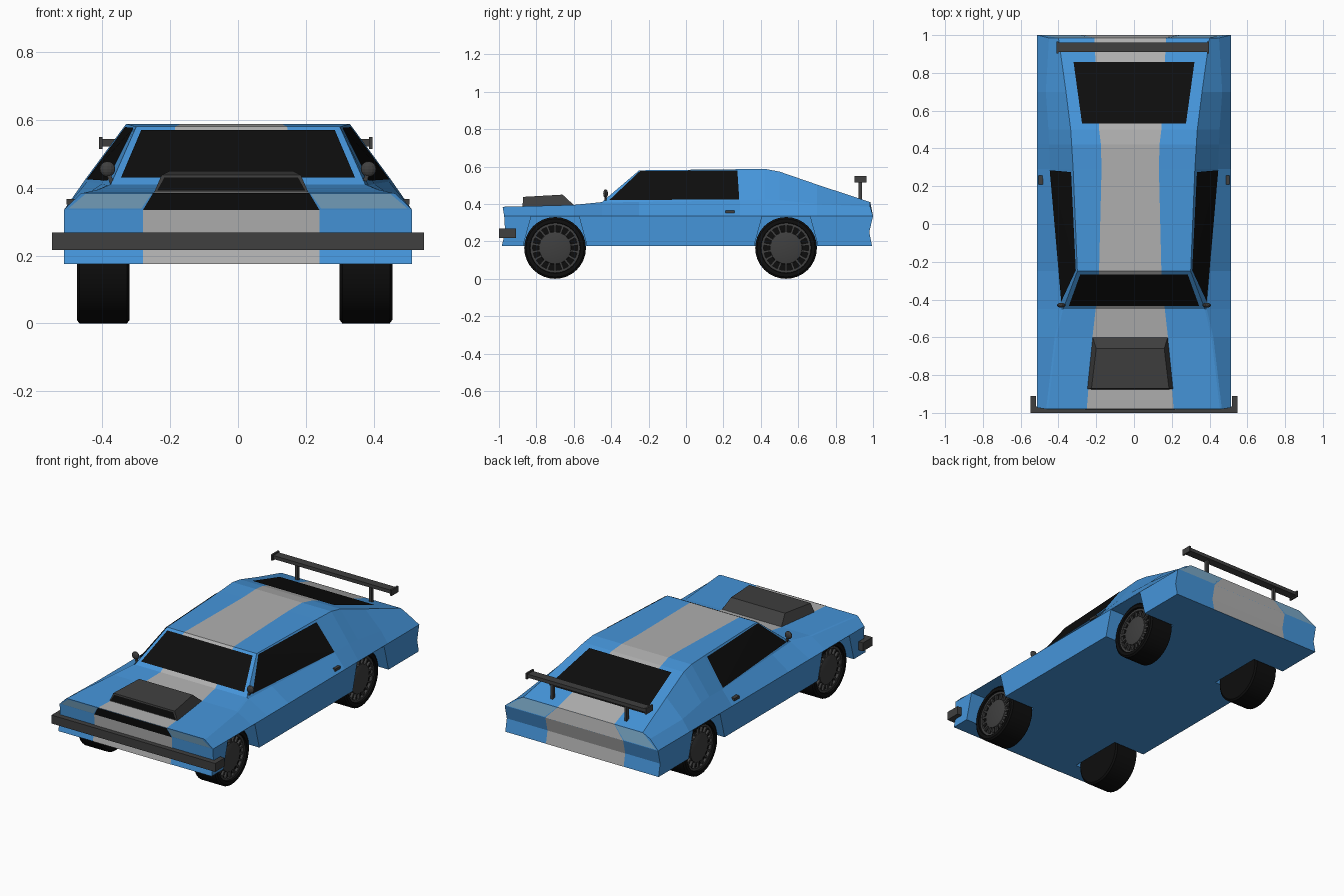
import bpy, bmesh, math
from mathutils import Vector, Matrix

if "Cube" in bpy.data.objects:
    bpy.data.objects.remove(bpy.data.objects["Cube"])


def material(name, r, g, b):
    m = bpy.data.materials.new(name)
    m.diffuse_color = (r, g, b, 1)
    m.use_nodes = True
    m.node_tree.nodes["Principled BSDF"].inputs["Base Color"].default_value = m.diffuse_color
    return m


BLUE = material("blue_paint", 0.06, 0.30, 0.70)
STRIPE = material("stripe_grey", 0.43, 0.43, 0.43)
BLACK = material("black", 0.004, 0.004, 0.004)
DARK = material("dark_grey", 0.05, 0.05, 0.05)
LAMP = material("lamp_glass", 0.20, 0.40, 0.58)
SC = -0.02    # stripe centre
W = 0.513     # body half width


def finish(name, bm, *mats, recalc=True, smooth=False):
    if recalc:
        bmesh.ops.recalc_face_normals(bm, faces=bm.faces)
    me = bpy.data.meshes.new(name)
    bm.to_mesh(me)
    bm.free()
    ob = bpy.data.objects.new(name, me)
    bpy.context.collection.objects.link(ob)
    for m in mats:
        me.materials.append(m)
    if smooth:
        bpy.ops.object.select_all(action='DESELECT')
        ob.select_set(True)
        bpy.context.view_layer.objects.active = ob
        bpy.ops.object.shade_smooth_by_angle(angle=math.radians(30))
    return ob


def add_box(bm, lo, hi, rot=None):
    lo, hi = Vector(lo), Vector(hi)
    mat = Matrix.Translation((lo + hi) / 2) @ Matrix.Diagonal((*(hi - lo), 1))
    bmesh.ops.create_cube(bm, size=1, matrix=rot @ mat if rot else mat)


def boxes(name, spans, mat):
    bm = bmesh.new()
    for lo, hi in spans:
        add_box(bm, lo, hi)
    return finish(name, bm, mat)


def panel(name, pts, mat, offset=0.005):
    """Thin sheet just outside the bodywork, facing away from the car centre."""
    pts = [Vector(p) for p in pts]
    n = (pts[2] - pts[0]).cross(pts[3] - pts[1]).normalized()
    if n.dot(sum(pts, Vector()) / 4 - Vector((0, 0, 0.3))) < 0:
        n.negate()
    bm = bmesh.new()
    v = [bm.verts.new(p + n * offset) for p in pts]
    for i in (1, 2):
        f = bm.faces.new((v[0], v[i], v[i + 1]))
        f.normal_update()
        if f.normal.dot(n) < 0:
            f.normal_flip()
    return finish(name, bm, mat, recalc=False)


def prism(name, bottom, top, mat):
    bm = bmesh.new()
    b = [bm.verts.new(p) for p in bottom]
    t = [bm.verts.new(p) for p in top]
    bm.faces.new(b)
    bm.faces.new(t)
    for i in range(4):
        j = (i + 1) % 4
        bm.faces.new((b[i], b[j], t[j], t[i]))
    return finish(name, bm, *([mat] if mat else []))


# Body: cross-sections (y, shoulder x z, top x z, stripe half width) from nose to tail
sections = [
    (-0.975, 0.465, 0.382, 0.455, 0.385, 0.23),
    (-0.60, 0.42, 0.392, 0.41, 0.395, 0.20),
    (-0.45, 0.385, 0.407, 0.375, 0.41, 0.183),
    (-0.25, 0.402, 0.411, 0.30, 0.58, 0.165),
    (0.29, 0.445, 0.418, 0.322, 0.586, 0.152),
    (0.42, 0.45, 0.425, 0.33, 0.588, 0.155),
    (0.50, 0.453, 0.42, 0.335, 0.573, 0.165),
    (0.70, 0.467, 0.40, 0.36, 0.504, 0.175),
    (0.98, 0.45, 0.385, 0.40, 0.41, 0.19),
]
front_y = (-0.985, -0.967, -0.972, -0.98)    # floor, middle, belt, top edges
rear_y = (0.995, 0.98, 1.0, 0.985)
levels = (0.175, 0.25, 0.335)
bm = bmesh.new()
rings = []
for k, (y, sx, sz, tx, tz, st) in enumerate(sections):
    ys = front_y if k == 0 else rear_y if k == len(sections) - 1 else (y,) * 4
    half = [(W, ys[i], levels[i]) for i in range(3)] + [(sx, ys[3], sz), (tx, ys[3], tz)]
    loop = half + [(SC + st, ys[3], tz), (SC - st, ys[3], tz)]
    loop += [(-x, yy, z) for x, yy, z in reversed(half)]
    rings.append([bm.verts.new(p) for p in loop])
for a, b in zip(rings, rings[1:]):
    for j in range(12):
        f = bm.faces.new((a[j], a[(j + 1) % 12], b[(j + 1) % 12], b[j]))
        f.material_index = int(j == 5)
for r in (rings[0], rings[-1]):
    bm.faces.new((r[0], r[1], r[10], r[11]))
    bm.faces.new((r[1], r[2], r[9], r[10]))
    bm.faces.new(r[2:10])
body = finish("body", bm, BLUE, STRIPE)

# Wheels and wheel arches
SEG = 32


def lathe(bm, profile, place, side):
    rows = []
    for i in range(SEG):
        a = 2 * math.pi * i / SEG
        rows.append([bm.verts.new(place @ Vector((x * side, r * math.cos(a), r * math.sin(a))))
                     for r, x in profile])
    for i in range(SEG):
        a, b = rows[i], rows[(i + 1) % SEG]
        for j in range(len(profile) - 1):
            bm.faces.new((a[j], a[j + 1], b[j + 1], b[j]))
    bmesh.ops.remove_doubles(bm, verts=bm.verts, dist=1e-5)


tyre = [(0, 0.05), (0.13, 0.05), (0.135, 0.0775), (0.155, 0.0775), (0.165, 0.07),
        (0.165, -0.07), (0.155, -0.0775), (0, -0.0775)]
rim = [(0.134, 0.05), (0.134, 0.066), (0.12, 0.066), (0.12, 0.05)]
hub = [(0.088, 0.05), (0.085, 0.066), (0.06, 0.072), (0, 0.074)]
for end, cy in (("front", -0.70), ("rear", 0.535)):
    for side, sn in ((1, "right"), (-1, "left")):
        place = Matrix.Translation((0.3875 * side - 0.01, cy, 0.165))
        bm = bmesh.new()
        lathe(bm, tyre, place, side)
        finish(f"{end}_{sn}_tyre", bm, BLACK, smooth=True)
        bm = bmesh.new()
        lathe(bm, rim, place, side)
        lathe(bm, hub, place, side)
        for i in range(18):
            rot = place @ Matrix.Rotation(2 * math.pi * i / 18, 4, 'X')
            x0, x1 = sorted((0.048 * side, 0.064 * side))
            add_box(bm, (x0, -0.006, 0.082), (x1, 0.006, 0.123), rot)
        finish(f"{end}_{sn}_rim", bm, DARK, smooth=True)

        def arch(x):
            return [(x, cy + dy, z) for dy, z in
                    ((-0.178, 0.15), (0.178, 0.15), (0.128, 0.333), (-0.128, 0.333))]
        cutter = prism(f"{end}_{sn}_arch_cutter", arch(0.30 * side), arch(0.6 * side), BLUE)
        cutter.hide_render = True
        cutter.hide_viewport = True
        mod = body.modifiers.new("arch", 'BOOLEAN')
        mod.operation = 'DIFFERENCE'
        mod.solver = 'EXACT'
        mod.object = cutter

# Glass
panel("windshield", [(-0.345, -0.431, 0.426), (0.345, -0.431, 0.426),
                     (0.285, -0.265, 0.567), (-0.285, -0.265, 0.567)], BLACK)
panel("rear_window", [(-0.275, 0.53, 0.563), (0.275, 0.53, 0.563),
                      (0.32, 0.855, 0.451), (-0.32, 0.855, 0.451)], BLACK)
for s, sn in ((1, "right"), (-1, "left")):
    panel(f"{sn}_side_window", [(0.442 * s, 0.285, 0.422), (0.329 * s, 0.275, 0.576),
                                (0.304 * s, -0.245, 0.574), (0.381 * s, -0.41, 0.418)], BLACK)

# Nose and tail: stripes, grille, lamps
for end, ys in (("front", front_y), ("rear", rear_y)):
    edges = list(zip((0.26, 0.26, 0.26, 0.23 if end == "front" else 0.19),
                     ys, levels + (0.385 if end == "front" else 0.41,)))
    for i, part in enumerate(("lower_stripe", "middle_stripe", "centre")):
        (ha, ya, za), (hb, yb, zb) = edges[i], edges[i + 1]
        mat = BLACK if end == "front" and i == 2 else STRIPE
        panel(f"{end}_{part}", [(SC - ha, ya, za), (SC + ha, ya, za),
                                (SC + hb, yb, zb), (SC - hb, yb, zb)], mat,
              0.003 if end == "front" else 0.001)
    (ha, ya, za), (hb, yb, zb) = edges[2], edges[3]
    outer = 0.45 if end == "front" else 0.405
    for s, sn in ((1, "right"), (-1, "left")):
        panel(f"{end}_{sn}_lamp", [(SC + s * (ha + 0.005), ya, za + 0.004), (0.5 * s, ya, za + 0.004),
                                   (outer * s, yb, zb - 0.003), (SC + s * (hb + 0.005), yb, zb - 0.003)],
              LAMP, 0.003 if end == "front" else 0.001)

# Wrap-around front bumper
boxes("front_bumper", [((-0.548, -1.0, 0.217), (0.548, -0.965, 0.268)),
                       ((-0.548, -0.97, 0.217), (-0.518, -0.91, 0.268)),
                       ((0.518, -0.97, 0.217), (0.548, -0.91, 0.268))], DARK)


# Hood scoop with dark mouth
def trap(front, rear, y0, y1, z0, z1):
    return [(SC - front, y0, z0), (SC + front, y0, z0), (SC + rear, y1, z1), (SC - rear, y1, z1)]


prism("hood_scoop", trap(0.23, 0.20, -0.875, -0.595, 0.38, 0.39),
      trap(0.205, 0.18, -0.87, -0.66, 0.438, 0.45), DARK)
panel("scoop_mouth", [(SC - 0.218, -0.875, 0.392), (SC + 0.218, -0.875, 0.392),
                      (SC + 0.197, -0.871, 0.43), (SC - 0.197, -0.871, 0.43)], BLACK, 0.002)

# Rear wing on two posts
wing = [((-0.41, 0.91, 0.522), (0.395, 0.96, 0.543))]
for x in (-0.41, 0.387):
    wing.append(((x, 0.902, 0.514), (x + 0.01, 0.966, 0.55)))
for x in (-0.255, 0.24):
    wing.append(((x - 0.008, 0.922, 0.40), (x + 0.008, 0.942, 0.53)))
boxes("rear_wing", wing, DARK)

# Door mirrors and handles
for s, sn in ((1, "right"), (-1, "left")):
    bm = bmesh.new()
    head = Matrix.Translation((0.385 * s, -0.43, 0.455)) @ Matrix.Diagonal((1, 0.55, 1, 1))
    bmesh.ops.create_uvsphere(bm, u_segments=12, v_segments=8, radius=0.023, matrix=head)
    stalk = Matrix.Translation((0.376 * s, -0.43, 0.425)) @ Matrix.Rotation(0.35 * s, 4, 'Y')
    add_box(bm, (-0.006, -0.006, -0.025), (0.006, 0.006, 0.025), stalk)
    finish(f"{sn}_mirror", bm, DARK)
    x0, x1 = sorted((0.482 * s, 0.506 * s))
    boxes(f"{sn}_door_handle", [((x0, 0.21, 0.351), (x1, 0.258, 0.366))], DARK)
